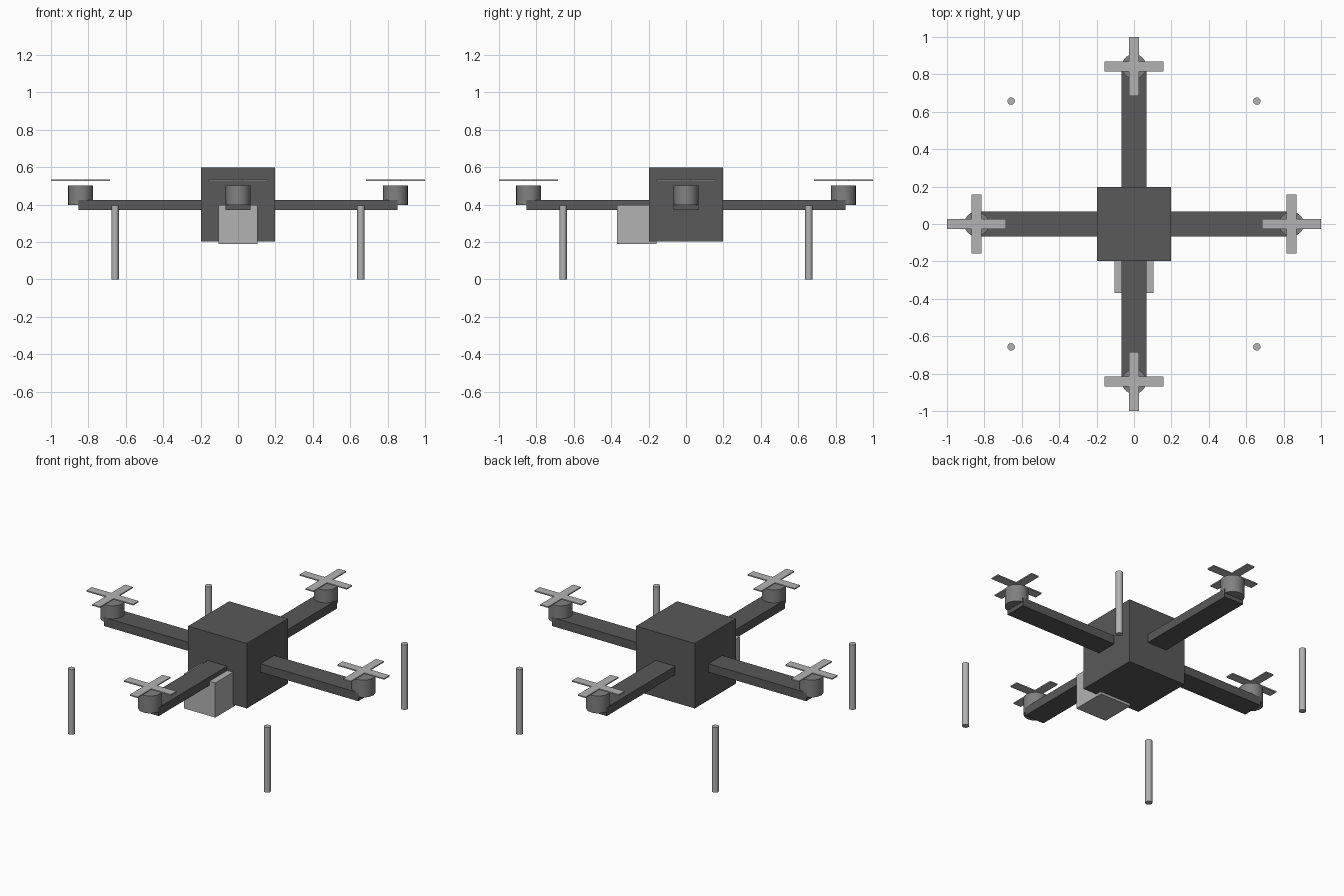
import bpy
from math import cos, sin, pi

if "Cube" in bpy.data.objects:
    bpy.data.objects.remove(bpy.data.objects["Cube"])


def grey(name, v):
    m = bpy.data.materials.new(name)
    m.diffuse_color = (v, v, v, 1)
    m.use_nodes = True
    m.node_tree.nodes["Principled BSDF"].inputs["Base Color"].default_value = m.diffuse_color
    return m


DARK, MID, LIGHT = grey("dark_grey", 0.1), grey("mid_grey", 0.22), grey("light_grey", 0.45)


def box(name, loc, size, mat):
    bpy.ops.mesh.primitive_cube_add(size=1, location=loc)
    o = bpy.context.object
    o.name = name
    o.scale = size
    bpy.ops.object.transform_apply(location=False, rotation=False, scale=True)
    o.data.materials.append(mat)
    return o


def cylinder(name, loc, radius, depth, mat):
    bpy.ops.mesh.primitive_cylinder_add(vertices=32, radius=radius, depth=depth, location=loc)
    o = bpy.context.object
    o.name = name
    o.data.materials.append(mat)
    bpy.ops.object.shade_smooth_by_angle()
    return o


# Central body and front camera
box("body", (0, 0, 0.4), (0.394, 0.394, 0.394), DARK)
box("camera", (0, -0.263, 0.293), (0.21, 0.21, 0.21), LIGHT)

# Crossed arms running through the body
box("arm_side_to_side", (0, 0, 0.398), (1.706, 0.131, 0.052), DARK)
box("arm_front_to_back", (0, 0, 0.398), (0.131, 1.706, 0.052), DARK)

# Motor and crossed propeller blades at each arm end
for i, side in enumerate(("right", "back", "left", "front")):
    x, y = 0.842 * cos(i * pi / 2), 0.842 * sin(i * pi / 2)
    cylinder(side + "_motor", (x, y, 0.45), 0.0656, 0.105, MID)
    box(side + "_propeller_blade_a", (x, y, 0.53), (0.315, 0.0525, 0.007), LIGHT)
    box(side + "_propeller_blade_b", (x, y, 0.53), (0.0525, 0.315, 0.007), LIGHT)

# Landing legs
for sx, lr in ((-1, "left"), (1, "right")):
    for sy, fb in ((-1, "front"), (1, "back")):
        cylinder(f"{fb}_{lr}_leg", (sx * 0.657, sy * 0.657, 0.197), 0.0197, 0.394, LIGHT)
